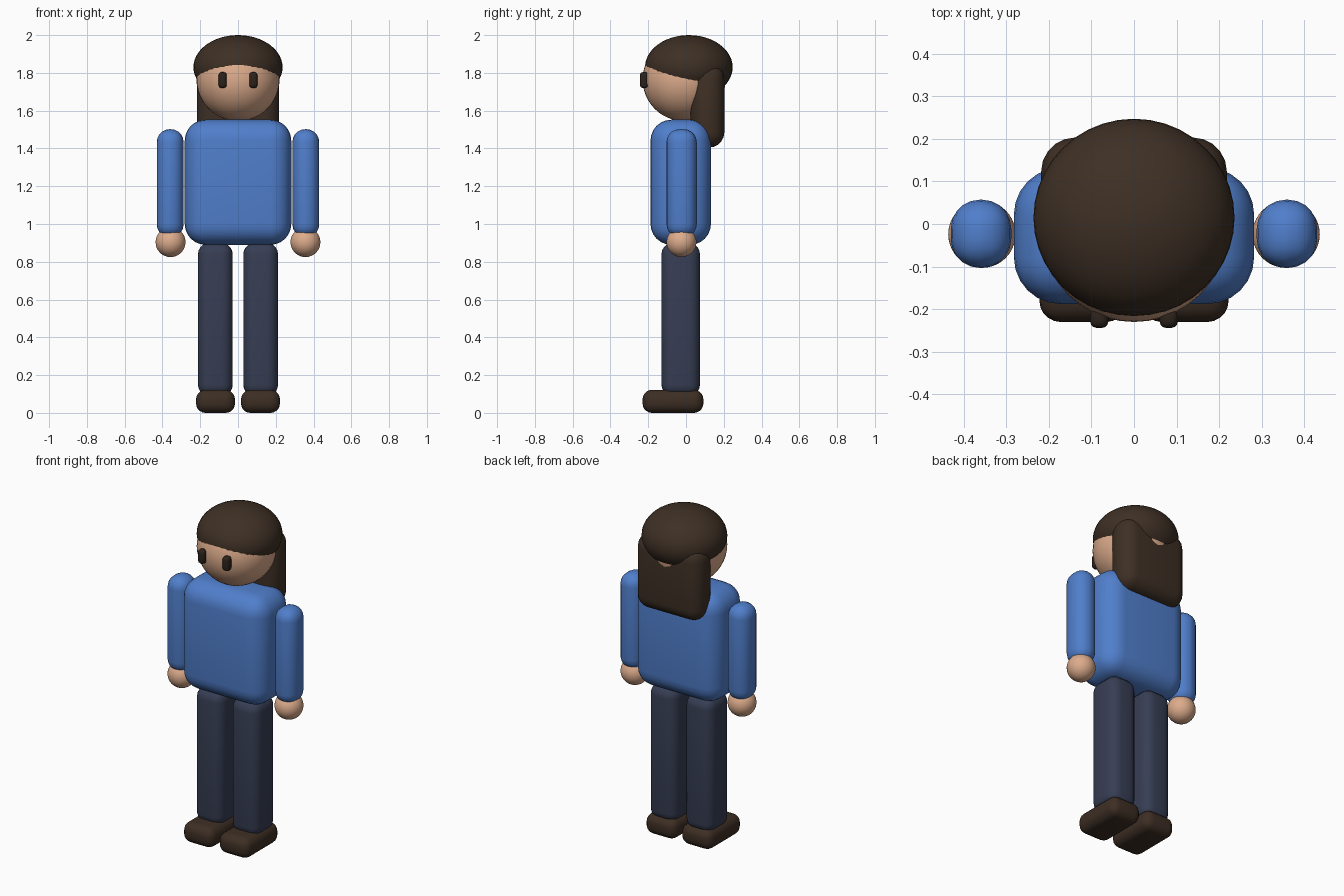
import bpy
import bmesh
from mathutils import Matrix, Vector

cube = bpy.data.objects.get("Cube")
if cube:
    bpy.data.objects.remove(cube, do_unlink=True)


def make_material(name, color):
    mat = bpy.data.materials.new(name)
    mat.use_nodes = True
    rgba = (*color, 1.0)
    mat.diffuse_color = rgba
    mat.node_tree.nodes["Principled BSDF"].inputs["Base Color"].default_value = rgba
    return mat


skin = make_material("skin", (0.72, 0.41, 0.26))
shirt_blue = make_material("shirt blue", (0.08, 0.21, 0.60))
trouser_navy = make_material("trouser navy", (0.038, 0.048, 0.088))
hair_brown = make_material("hair brown", (0.048, 0.029, 0.018))
shoe_brown = make_material("shoe brown", (0.046, 0.027, 0.017))
eye_dark = make_material("eye dark", (0.025, 0.016, 0.011))


def finish(bm, name, mat):
    """Turn a bmesh into a smooth shaded object."""
    for face in bm.faces:
        face.smooth = True
    mesh = bpy.data.meshes.new(name)
    bm.to_mesh(mesh)
    bm.free()
    mesh.materials.append(mat)
    obj = bpy.data.objects.new(name, mesh)
    bpy.context.collection.objects.link(obj)
    return obj


def rounded_box(name, low, high, radius, mat, segments=5):
    """Box between two corners with all edges rounded."""
    low, high = Vector(low), Vector(high)
    bm = bmesh.new()
    bmesh.ops.create_cube(bm, size=1.0)
    bmesh.ops.scale(bm, vec=high - low, verts=bm.verts)
    bmesh.ops.translate(bm, vec=(low + high) / 2, verts=bm.verts)
    bmesh.ops.bevel(bm, geom=bm.edges[:], offset=radius, segments=segments,
                    profile=0.5, affect='EDGES', clamp_overlap=True)
    return finish(bm, name, mat)


def ellipsoid(name, center, radii, mat):
    bm = bmesh.new()
    place = Matrix.Translation(center) @ Matrix.Diagonal((*radii, 1.0))
    bmesh.ops.create_uvsphere(bm, u_segments=40, v_segments=24, radius=1.0, matrix=place)
    return finish(bm, name, mat)


def mirrored_box(name, low, high, radius, mat, segments=5):
    """Left box (+x) and its right twin."""
    rounded_box("left_" + name, low, high, radius, mat, segments)
    rounded_box("right_" + name, (-high[0], low[1], low[2]),
                (-low[0], high[1], high[2]), radius, mat, segments)


# Head and hair
ellipsoid("head", (0, -0.01, 1.765), (0.22, 0.22, 0.22), skin)
ellipsoid("hair_cap", (0, 0.015, 1.83), (0.236, 0.232, 0.17), hair_brown)
rounded_box("back_hair", (-0.218, 0.025, 1.405), (0.218, 0.203, 1.85), 0.08, hair_brown)
mirrored_box("eye", (0.06, -0.244, 1.72), (0.103, -0.2, 1.804), 0.016, eye_dark, 3)

# Body
rounded_box("torso", (-0.282, -0.188, 0.89), (0.282, 0.132, 1.552), 0.11, shirt_blue, 6)

# Arms and hands
mirrored_box("arm", (0.288, -0.103, 0.93), (0.43, 0.057, 1.502), 0.068, shirt_blue)
for side, x in (("left", 0.357), ("right", -0.357)):
    ellipsoid(side + "_hand", (x, -0.024, 0.904), (0.079, 0.079, 0.079), skin)

# Legs and shoes
mirrored_box("leg", (0.028, -0.13, 0.09), (0.212, 0.074, 0.9), 0.06, trouser_navy)
mirrored_box("shoe", (0.016, -0.23, 0.0), (0.222, 0.092, 0.122), 0.05, shoe_brown)
